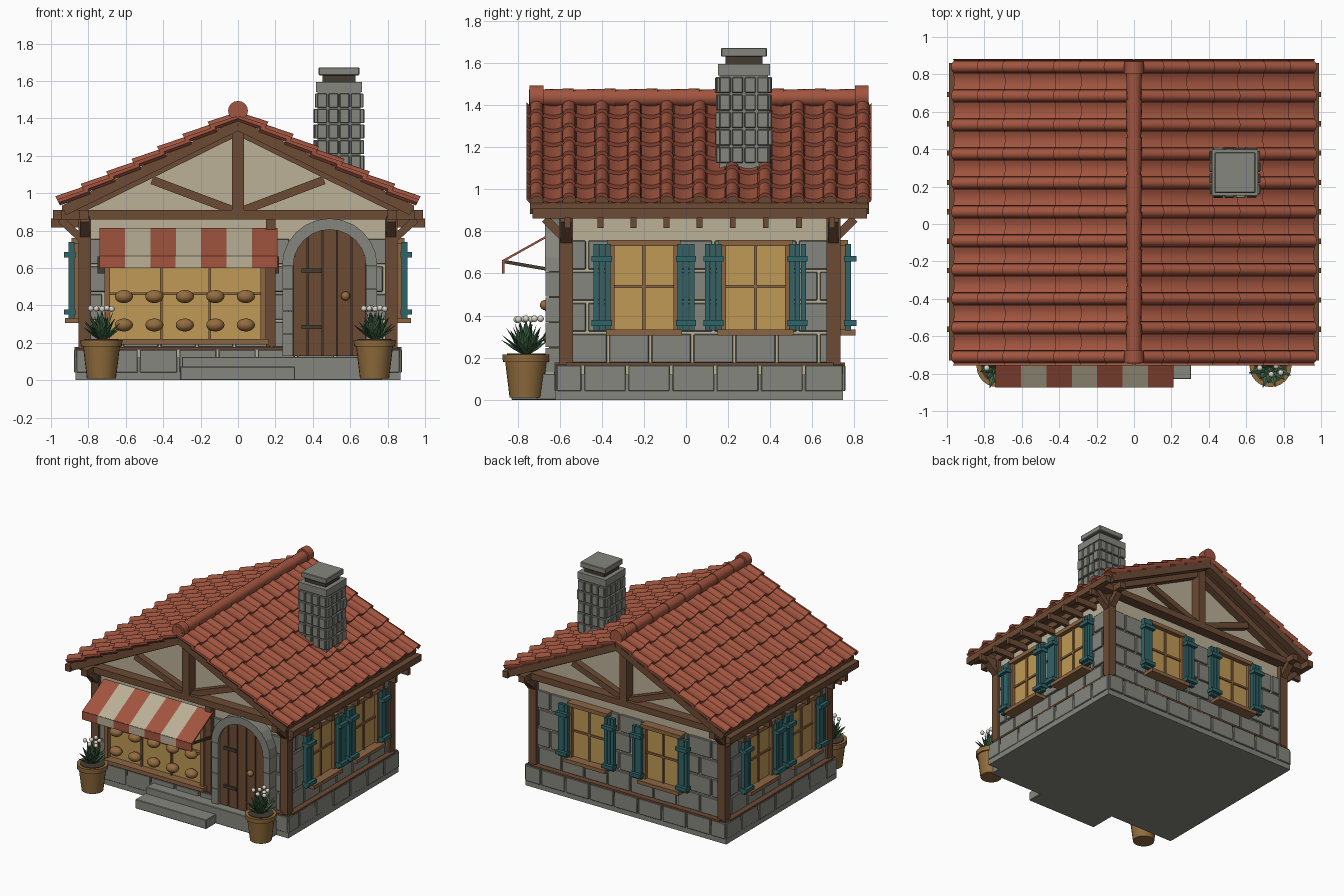
import bpy, bmesh, math, random
from mathutils import Matrix, Vector

if "Cube" in bpy.data.objects:
    bpy.data.objects.remove(bpy.data.objects["Cube"])
random.seed(3)
COL = dict(tile=(.36, .09, .05), wood=(.15, .07, .035), trim=(.26, .13, .055), stone=(.24, .24, .21),
           dark=(.06, .045, .03), cream=(.5, .44, .31), teal=(.03, .13, .14), gold=(.52, .32, .09),
           pot=(.28, .15, .045), leaf=(.05, .13, .06), white=(.7, .68, .58), bread=(.3, .15, .05))
MATS = {}
for k, c in COL.items():
    MATS[k] = bpy.data.materials.new(k)
    MATS[k].diffuse_color = (*c, 1)
PARTS = {}
I = Matrix.Identity(4)
YC = .065


def bm_of(name, mat):
    return PARTS.setdefault(name, (bmesh.new(), mat))[0]


def box(name, mat, x, y, z, M=I):
    c = [(a + b) / 2 for a, b in (x, y, z)]
    s = [abs(b - a) for a, b in (x, y, z)]
    bmesh.ops.create_cube(bm_of(name, mat), matrix=M @ Matrix.Translation(c) @ Matrix.Diagonal((*s, 1)))


def beam(name, mat, p, q, w, h, M=I):
    p, q = Vector(p), Vector(q)
    d = q - p
    R = d.to_track_quat('Z', 'Y').to_matrix().to_4x4()
    bmesh.ops.create_cube(bm_of(name, mat), matrix=M @ Matrix.Translation((p + q) / 2) @ R @ Matrix.Diagonal((w, h, d.length, 1)))


def prism(name, mat, pts, v0, v1, M=I):
    # outline in (u, z), extruded along v
    bm = bm_of(name, mat)
    a = [bm.verts.new(M @ Vector((u, v0, z))) for u, z in pts]
    b = [bm.verts.new(M @ Vector((u, v1, z))) for u, z in pts]
    bm.faces.new(a)
    bm.faces.new(b[::-1])
    for i in range(len(a)):
        j = (i + 1) % len(a)
        bm.faces.new((a[i], a[j], b[j], b[i]))


def cone(name, mat, r1, r2, depth, M, n=16):
    bmesh.ops.create_cone(bm_of(name, mat), cap_ends=True, segments=n, radius1=r1, radius2=r2, depth=depth, matrix=M)


def frame(ox, oy, u, v):
    # wall frame: local x along the wall, local y outward
    return Matrix(((u[0], v[0], 0, ox), (u[1], v[1], 0, oy), (0, 0, 1, 0), (0, 0, 0, 1)))


T = Matrix.Translation
FRONT = frame(0, -.57, (1, 0), (0, -1))
BACK = frame(0, .70, (1, 0), (0, 1))
RIGHT = frame(.82, YC, (0, 1), (1, 0))
LEFT = frame(-.82, YC, (0, 1), (-1, 0))
WALLS = [(FRONT, .82), (BACK, .82), (RIGHT, .635), (LEFT, .635)]

# Foundation, wall core, attic
box('foundation', 'stone', (-.87, .87), (-.62, .745), (0, .12))
box('wall_core', 'cream', (-.82, .82), (-.57, .70), (.1, .9))
prism('attic', 'cream', [(-.82, .87), (.82, .87), (.82, .94), (0, 1.36), (-.82, .94)], -.57, .70)


def course(name, M, half, z0, z1, w, off, v):
    u = -half - off
    while u < half:
        a, b = max(u, -half) + .006, min(u + w, half) - .006
        if b - a > .02:
            box(name, 'stone', (a, b), (-.02, v + random.uniform(0, .006)), (z0 + .006, z1 - .006), M)
        u += w


# Stone courses and sill strips on each wall
for M, half in WALLS:
    course('base_stones', M, half + .05, .035, .17, .21, .08, .052)
    for i in range(4):
        course('wall_stones', M, half, .17 + i * .148, .17 + (i + 1) * .148, .2, .1 * (i % 2), .012)
    box('sill_strip', 'wood', (-half, half), (0, .055), (.163, .177), M)

# Corner posts and eave brackets
for sx in (-1, 1):
    for y, s in ((-.57, -1), (.70, 1)):
        x = sx * .82
        box('corner_post', 'wood', (x - .033, x + .033), (y - .033, y + .033), (.12, .88))
        box('post_foot', 'wood', (x - .045, x + .045), (y - .045, y + .045), (.11, .17))
        beam('eave_bracket', 'wood', (sx * .83, y, .75), (sx * .95, y, .86), .05, .04)
        beam('eave_bracket', 'wood', (x, y, .76), (x, y + s * .1, .86), .05, .04)

# Eave beams, rafter tails
for sx in (-1, 1):
    box('eave_beam', 'wood', (sx * .945, sx * .99), (-.73, .86), (.86, .91))
    box('wall_plate', 'wood', (sx * .8, sx * .85), (-.73, .86), (.86, .91))
    for i in range(9):
        y = YC + (i - 4) * .157
        box('rafter_tail', 'wood', (sx * .8, sx * 1.0), (y - .014, y + .014), (.815, .865))

# Gable timbers
for M in (FRONT, BACK):
    box('tie_beam', 'wood', (-.98, .98), (0, .08), (.86, .91), M)
    box('king_post', 'wood', (-.032, .032), (0, .08), (.88, 1.38), M)
    for s in (-1, 1):
        beam('gable_rafter', 'wood', (s * .86, .03, .91), (0, .03, 1.335), .06, .05, M)
        beam('barge_rafter', 'wood', (s * .93, .14, .905), (0, .14, 1.36), .06, .05, M)
        beam('gable_strut', 'wood', (s * .02, .03, .905), (s * .46, .03, 1.07), .05, .045, M)

# Roof deck and curved tile rows
APEX, SL = 1.395, .49
prism('roof_deck', 'wood', [(-.94, APEX - .94 * SL), (0, APEX), (.94, APEX - .94 * SL),
                            (.94, APEX - .94 * SL - .03), (0, APEX - .03), (-.94, APEX - .94 * SL - .03)], -.74, .865)
nrm = Vector((SL, 0, 1)).normalized()
prof = []
for k in range(11):
    y = YC + (k - 5) * .155
    prof += [(y + .032 * math.cos(t), .034 * math.sin(t)) for t in [math.pi * (1 - i / 6) for i in range(7)]]
    if k < 10:
        prof += [(y + .0325 + .09 * t, .012 - .05 * t * (1 - t)) for t in (.02, .25, .5, .75, .98)]
prof = [(-.757, .015)] + prof + [(.882, .015)]
ROWS = 7
for sx in (-1, 1):
    bm = bm_of('roof_tiles', 'tile')
    for r in range(ROWS):
        x0, x1 = max(0, .95 * r / ROWS - .02), .95 * (r + 1) / ROWS
        rings = []
        for x, lift, low in ((x0, .004, 0), (x1, .026, 0), (x1, .026, .02), (x0, .004, .015)):
            ring = []
            for y, h in prof:
                p = Vector((x, y, APEX - SL * x)) + nrm * (h + lift - low)
                ring.append(bm.verts.new((sx * max(p.x, 0), p.y, p.z)))
            rings.append(ring)
        for a, b in ((0, 1), (1, 2), (2, 3)):
            for i in range(len(prof) - 1):
                bm.faces.new((rings[a][i], rings[a][i + 1], rings[b][i + 1], rings[b][i]))
        for i in (0, -1):
            bm.faces.new([q[i] for q in rings])

# Ridge tiles
RX = Matrix.Rotation(math.pi / 2, 4, 'X')
for i in range(8):
    cone('ridge_tiles', 'tile', .044, .038, .21, T((0, -.64 + i * .2, 1.435)) @ RX)
for y in (-.71, .835):
    cone('ridge_ends', 'tile', .053, .053, .065, T((0, y, 1.44)) @ RX)

# Chimney
CX, CY = .54, .275
box('chimney_core', 'stone', (CX - .115, CX + .115), (CY - .115, CY + .115), (1.0, 1.56))
for k in range(4):
    M = T((CX, CY, 0)) @ Matrix.Rotation(k * math.pi / 2, 4, 'Z')
    for r in range(5):
        for c in range(4):
            u, z, v = (c - 1.5) * .06, 1.125 + r * .083, .125 + random.uniform(0, .012)
            box('chimney_stones', 'stone', (u - .026, u + .026), (.1, v), (z, z + .076), M)
for nm, m, h, z0, z1 in (('chimney_band', 'stone', .123, 1.54, 1.595), ('chimney_neck', 'dark', .088, 1.59, 1.635),
                         ('chimney_cap', 'stone', .109, 1.63, 1.672)):
    box(nm, m, (CX - h, CX + h), (CY - h, CY + h), (z0, z1))

# Shuttered windows on three walls
for M, us in ((BACK, (-.32, .32)), (RIGHT, (-.265, .265)), (LEFT, (-.265, .265))):
    for u in us:
        box('window_glass', 'gold', (u - .15, u + .15), (0, .035), (.33, .74), M)
        for a, b, z0, z1, v in ((-.165, -.14, .32, .75, .06), (.14, .165, .32, .75, .06), (-.008, .008, .33, .74, .045),
                                (-.15, .15, .53, .545, .045), (-.175, .175, .73, .76, .07), (-.18, .18, .305, .333, .105)):
            box('window_frame', 'trim', (u + a, u + b), (0, v), (z0, z1), M)
        for s in (-1, 1):
            c = u + s * .2
            for k in (-1, 0, 1):
                box('shutter_boards', 'teal', (c + k * .028 - .0125, c + k * .028 + .0125), (.055, .085), (.33, .74), M)
            for z in (.365, .67):
                box('shutter_rails', 'teal', (c - .048, c + .048), (.05, .11), (z - .014, z + .014), M)

# Shop window with shelves and loaves
box('shop_glass', 'gold', (-.7, .15), (0, .03), (.2, .75), FRONT)
for a, b, z0, z1, v in ((-.715, -.685, .19, .77, .07), (.12, .15, .19, .77, .07), (-.418, -.404, .2, .75, .045),
                        (-.158, -.144, .2, .75, .045), (-.7, .14, .455, .47, .06), (-.72, .165, .19, .22, .1), (-.72, .16, .74, .78, .07)):
    box('shop_frame', 'trim', (a, b), (0, v), (z0, z1), FRONT)
box('shop_side_post', 'wood', (.15, .2), (0, .05), (.18, .86), FRONT)
for i in range(5):
    for z in (.295, .447):
        bmesh.ops.create_uvsphere(bm_of('loaves', 'bread'), u_segments=14, v_segments=8, radius=1,
                                  matrix=T((-.61 + i * .163, -.64, z)) @ Matrix.Diagonal((.05, .04, .035, 1)))

# Striped awning with arms
for i in range(7):
    x0, m = -.74 + i * .1357, ('tile', 'cream')[i % 2]
    beam('awning_' + m, m, (x0 + .068, -.60, .81), (x0 + .068, -.868, .66), .1357, .01)
    box('awning_' + m, m, (x0, x0 + .1357), (-.875, -.863), (.6, .663))
for x in (-.73, .2):
    beam('awning_arm', 'dark', (x, -.57, .605), (x, -.868, .657), .016, .016)
    box('awning_arm', 'dark', (x - .02, x + .02), (-.6, -.57), (.57, .66))

# Arched plank door with stone surround
DX, DZ, R = .49, .61, .195
for i in range(5):
    a, b = -R + i * .078 + .003, -R + (i + 1) * .078 - .003
    top = [(DX + t, DZ + math.sqrt(max(0, R * R - t * t))) for t in [b + (a - b) * k / 5 for k in range(6)]]
    prism('door_planks', 'wood', [(DX + a, .13), (DX + b, .13)] + top, 0, .08, FRONT)
prism('door_back', 'dark', [(DX - R, .13), (DX + R, .13)] + [(DX + R * math.cos(t), DZ + R * math.sin(t)) for t in
      [math.pi * k / 16 for k in range(17)]], 0, .07, FRONT)
for i in range(12):
    t0, t1 = math.pi * i / 12, math.pi * (i + 1) / 12
    prism('door_arch', 'stone', [(DX + r * math.cos(t), DZ + r * math.sin(t)) for r, t in
          ((R, t0), (.255, t0), (.255, t1), (R, t1))], 0, .1, FRONT)
for s in (-1, 1):
    for k in range(4):
        box('door_jamb', 'stone', (DX + s * R, DX + s * .252), (0, .098), (.13 + k * .12, .247 + k * .12), FRONT)
for z in (.285, .585):
    box('door_hinge', 'dark', (.34, .45), (.07, .095), (z - .011, z + .011), FRONT)
bmesh.ops.create_uvsphere(bm_of('door_knob', 'bread'), u_segments=12, v_segments=8, radius=.024, matrix=T((.575, -.67, .45)))

# Front steps
box('upper_step', 'stone', (-.3, .77), (-.71, -.6), (0, .125))
box('lower_step', 'stone', (-.31, .305), (-.83, -.6), (0, .072))

# Flower pots
for sx in (-1, 1):
    P = T((sx * .73, -.76, 0))
    cone('pot', 'pot', .078, .1, .18, P @ T((0, 0, .1)), 24)
    cone('pot_rim', 'pot', .11, .112, .035, P @ T((0, 0, .198)), 24)
    cone('pot_soil', 'dark', .09, .09, .01, P @ T((0, 0, .215)), 24)
    for i in range(30):
        az, tilt, L = i * 2.4, .15 + .95 * i / 30, random.uniform(.14, .18) - .001 * i
        Q = P @ T((0, 0, .21)) @ Matrix.Rotation(az, 4, 'Z') @ Matrix.Rotation(tilt, 4, 'Y')
        S = Matrix.Diagonal((.35, 1, 1, 1))
        cone('leaves', 'leaf', .008, .021, L * .5, Q @ T((0, 0, L * .25)) @ S, 4)
        cone('leaves', 'leaf', .021, .001, L * .5, Q @ T((0, 0, L * .75)) @ S, 4)
    for i in range(7):
        az, r = i * 2.4, .03 + .007 * i
        bmesh.ops.create_icosphere(bm_of('blossoms', 'white'), subdivisions=2, radius=.016,
                                   matrix=P @ T((r * math.cos(az), r * math.sin(az), .385 - .002 * (i % 3))))

# Turn every part into an object
SMOOTH = ('roof_tiles', 'ridge_tiles', 'ridge_ends', 'loaves', 'pot', 'pot_rim', 'blossoms', 'door_knob')
BEVEL = ('base_stones', 'wall_stones', 'chimney_stones', 'lower_step', 'upper_step', 'chimney_cap')
for name, (bm, mat) in PARTS.items():
    bmesh.ops.recalc_face_normals(bm, faces=bm.faces)
    me = bpy.data.meshes.new(name)
    bm.to_mesh(me)
    bm.free()
    me.materials.append(MATS[mat])
    ob = bpy.data.objects.new(name, me)
    bpy.context.collection.objects.link(ob)
    if name in BEVEL:
        b = ob.modifiers.new('edge', 'BEVEL')
        b.width, b.segments = .004, 1
    if name in SMOOTH:
        bpy.ops.object.select_all(action='DESELECT')
        ob.select_set(True)
        bpy.context.view_layer.objects.active = ob
        bpy.ops.object.shade_smooth_by_angle(angle=math.radians(40))

for m in bpy.data.materials:
    if m.users and not m.is_grease_pencil:
        m.use_nodes = True
        m.node_tree.nodes["Principled BSDF"].inputs["Base Color"].default_value = m.diffuse_color
